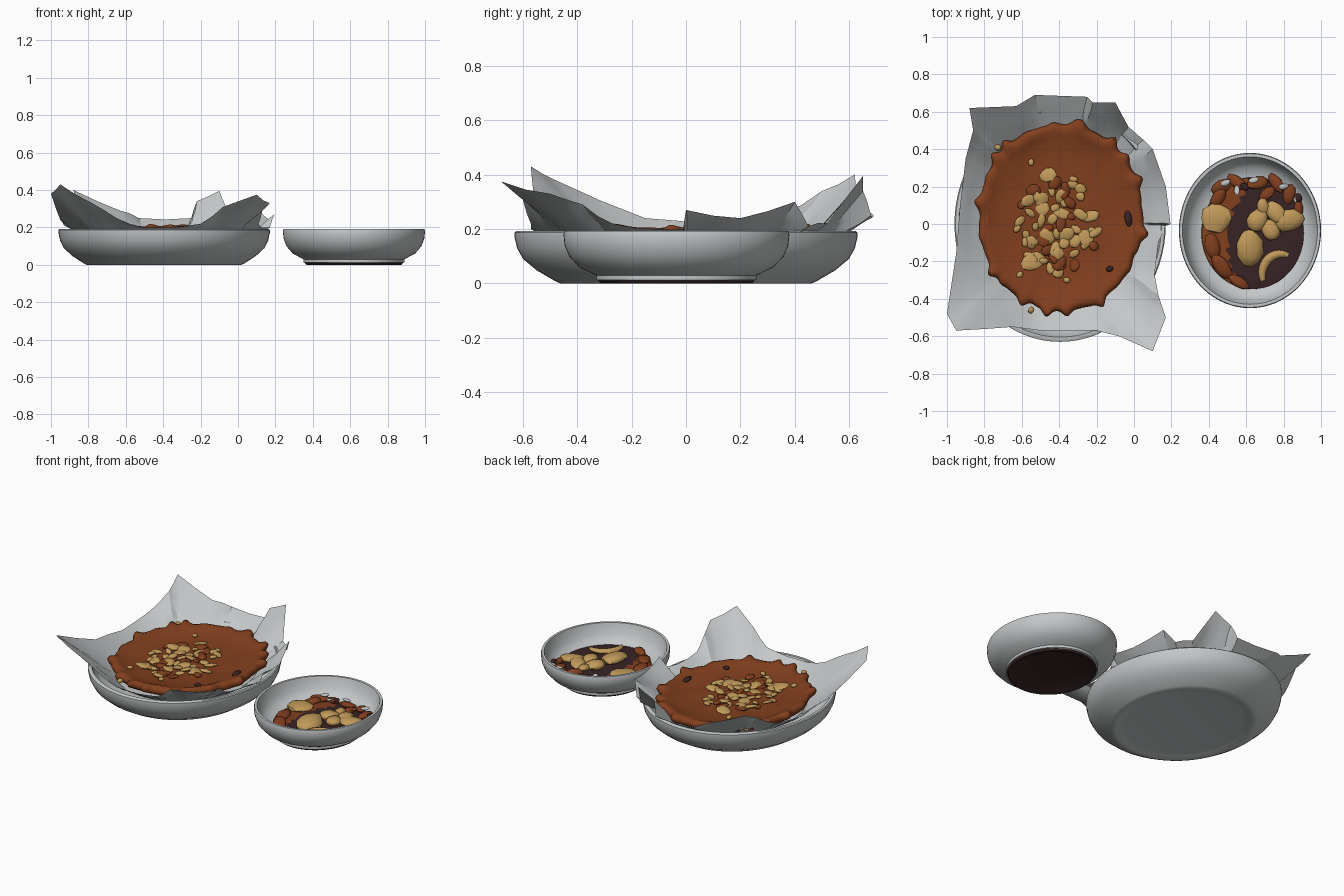
import bpy, bmesh, math, random
from mathutils import Matrix, Vector, Euler

if "Cube" in bpy.data.objects:
    bpy.data.objects.remove(bpy.data.objects["Cube"])
random.seed(7)

def material(name, rgb):
    m = bpy.data.materials.new(name)
    m.diffuse_color = (*rgb, 1)
    m.use_nodes = True
    m.node_tree.nodes["Principled BSDF"].inputs["Base Color"].default_value = m.diffuse_color
    return m

GREY = material("pale grey", (0.55, 0.57, 0.58))
BROWN = material("baked brown", (0.225, 0.050, 0.013))
TAN = material("nut tan", (0.53, 0.32, 0.10))
DARK = material("dark sauce", (0.040, 0.017, 0.018))

def finish(name, bm, mats, smooth=40):
    me = bpy.data.meshes.new(name)
    bm.normal_update()
    bm.to_mesh(me)
    bm.free()
    for m in mats:
        me.materials.append(m)
    ob = bpy.data.objects.new(name, me)
    bpy.context.collection.objects.link(ob)
    if smooth:
        bpy.ops.object.select_all(action='DESELECT')
        ob.select_set(True)
        bpy.context.view_layer.objects.active = ob
        bpy.ops.object.shade_smooth_by_angle(angle=math.radians(smooth))
    return ob

def skin(bm, rings, cap_start=False, cap_end=False):
    """Join closed rings of points with quads."""
    vs = [[bm.verts.new(p) for p in r] for r in rings]
    n = len(vs[0])
    for a, b in zip(vs, vs[1:]):
        for i in range(n):
            j = (i + 1) % n
            bm.faces.new((a[i], a[j], b[j], b[i]))
    if cap_start:
        bm.faces.new(vs[0][::-1])
    if cap_end:
        bm.faces.new(vs[-1])

def bowl(name, cx, cy, rx, ry, profile, dark_below=0):
    bm = bmesh.new()
    n = 72
    ang = [2 * math.pi * i / n for i in range(n)]
    skin(bm, [[(cx + rx * r * math.cos(a), cy + ry * r * math.sin(a), z) for a in ang]
              for r, z in profile], True, True)
    for f in bm.faces:
        if max(v.co.z for v in f.verts) <= dark_below:
            f.material_index = 1
    return finish(name, bm, [GREY, DARK] if dark_below else [GREY])

# Bowls: radius fraction and height, from the underside round to the inner floor
bowl("large_bowl", -0.395, 0, 0.565, 0.63,
     [(0.60, 0.012), (0.66, 0.008), (0.70, 0.0), (0.73, 0.0), (0.755, 0.006), (0.87, 0.048),
      (0.95, 0.09), (0.985, 0.13), (1.0, 0.17), (1.0, 0.187), (0.99, 0.192), (0.96, 0.192),
      (0.95, 0.18), (0.93, 0.12), (0.85, 0.07), (0.72, 0.035), (0.4, 0.03)])
bowl("small_bowl", 0.62, -0.035, 0.38, 0.415,
     [(0.60, 0.010), (0.64, 0.0), (0.67, 0.0), (0.69, 0.011), (0.71, 0.013), (0.71, 0.030),
      (0.74, 0.036), (0.86, 0.06), (0.95, 0.10), (0.99, 0.14), (1.0, 0.18), (0.99, 0.192),
      (0.95, 0.192), (0.94, 0.18), (0.90, 0.12), (0.82, 0.085), (0.70, 0.065), (0.3, 0.055)], 0.0115)

# Crumpled paper: outer edge points, blended inward to a disc under the pie
edge = [(-1.0, -.48, .38), (-.95, -.57, .43), (-.78, -.56, .33), (-.65, -.55, .25),
        (-.5, -.57, .20), (-.35, -.57, .20), (-.2, -.57, .22), (-.08, -.6, .31),
        (.1, -.68, .375), (.17, -.5, .33), (.13, -.38, .29), (.11, -.27, .22),
        (.13, -.1, .20), (.17, -.01, .20), (.195, 0, .27), (.17, .2, .24), (.1, .4, .30),
        (.05, .45, .21), (-.03, .52, .22), (-.1, .65, .395), (-.22, .65, .34),
        (-.25, .68, .25), (-.53, .69, .25), (-.63, .63, .29), (-.88, .62, .40),
        (-.86, .5, .34), (-.9, .35, .25), (-.93, .1, .21), (-.95, -.15, .24)]
rim = []
for p, q in zip(edge, edge[1:] + edge[:1]):
    p, q = Vector(p), Vector(q)
    rim += [p, p.lerp(q, 0.5) + Vector((0, 0, random.uniform(-.008, .008)))]
bm = bmesh.new()
rings = []
for t in (-1, 0, 0.2, 0.4, 0.6, 0.8, 1):
    ring = []
    for p in rim:
        a = math.atan2((p.y - .02) / .47, (p.x + .39) / .41)
        k = 1 if t >= 0 else 0.3
        inner = Vector((-.39 + .41 * k * math.cos(a), .02 + .47 * k * math.sin(a), .12))
        v = inner.lerp(p, max(t, 0))
        if 0 < t < 1:
            v += Vector([random.uniform(-.004, .004) for _ in range(3)])
        ring.append(v)
    rings.append(ring)
skin(bm, rings, True)
bmesh.ops.recalc_face_normals(bm, faces=bm.faces)
finish("crumpled_paper", bm, [GREY], 25)

# Pie: sunken middle, raised ragged rim, closed underside
n = 240
ruffles = [(2 * math.pi * (i + random.uniform(-.35, .35)) / 30, random.uniform(-.02, .085))
           for i in range(30)]
def ruffle(a):
    total = 0
    for c, h in ruffles:
        d = (a - c + math.pi) % (2 * math.pi) - math.pi
        total += h * math.exp(-(d / .06) ** 2)
    return total
bm = bmesh.new()
rings = []
for r, z, w in [(.6, .12, 0), (.88, .135, .4), (.97, .16, 1), (.99, .183, 1), (.965, .202, 1),
                (.92, .206, .6), (.86, .196, .35), (.78, .182, .1), (.55, .174, 0),
                (.3, .176, 0), (.1, .178, 0)]:
    ring = []
    for i in range(n):
        a = 2 * math.pi * i / n
        b = ruffle(a) * w
        ring.append((-.39 + .445 * (r + b) * math.cos(a), .035 + .505 * (r + b) * math.sin(a),
                     z + b * .2 + .003 * math.sin(7 * a + 20 * r)))
    rings.append(ring)
skin(bm, rings, True, True)
finish("pie", bm, [BROWN], 60)

def lump(bm, x, y, z, sx, sy, sz, turn=0, mat=0, tilt=0.25):
    """One slightly irregular, flattened piece."""
    rot = Euler((random.uniform(-tilt, tilt), random.uniform(-tilt, tilt), turn)).to_matrix().to_4x4()
    m = Matrix.Translation((x, y, z)) @ rot @ Matrix.Diagonal((sx, sy, sz, 1))
    vs = bmesh.ops.create_icosphere(bm, subdivisions=2, radius=1)['verts']
    for v in vs:
        v.co *= random.uniform(.93, 1.07)
        v.co = m @ v.co
        for f in v.link_faces:
            f.material_index = mat

# Nuts heaped on the pie in an even spiral, plus a few strays
bm = bmesh.new()
for i in range(62):
    a, r = i * 2.4 + random.uniform(-.3, .3), math.sqrt((i + .5) / 62)
    s = random.uniform(.022, .05)
    lump(bm, -.41 + .22 * r * math.cos(a), 0 + .27 * r * math.sin(a), .187,
         s, s * random.uniform(.55, .9), random.uniform(.007, .012),
         random.uniform(0, 3), 1 if i % 4 == 0 else 0)
lump(bm, -.54, -.2, .19, .068, .048, .012, .4)
for x, y in [(-.55, .33), (-.73, .41), (-.61, -.27), (-.55, -.46), (-.36, -.3)]:
    lump(bm, x, y, .19, .02, .016, .012, x * 9)
for x, y, sy in [(-.03, .03, .045), (-.13, -.24, .016)]:
    lump(bm, x, y, .19, .02, sy, .012, .2, 2, .05)
finish("pie_nuts", bm, [TAN, BROWN, DARK], 45)

# Sauce in the small bowl: dark pool with a brown crescent on the left and top
bm = bmesh.new()
skin(bm, [[(.635 + .275 * r * math.cos(i * math.pi / 32), -.05 + .30 * r * math.sin(i * math.pi / 32), z)
           for i in range(64)] for r, z in ((1, .06), (.99, .078), (.9, .083), (.8, .084), (.7, .084),
                                           (.6, .084), (.5, .084), (.4, .084), (.2, .084))], True, True)
for f in bm.faces:
    c = f.calc_center_median()
    outside = ((c.x - .715) / .215) ** 2 + ((c.y + .09) / .31) ** 2 > 1
    f.material_index = 1 if outside and c.x < .6 else 0
finish("sauce", bm, [DARK, BROWN])

# Large nut pieces and fruit scraps in the sauce
bm = bmesh.new()
for x, y, sx, sy, sz, turn in [(.44, .03, .085, .08, .02, .3), (.62, -.13, .072, .105, .032, .1),
                               (.66, .02, .065, .055, .028, .8), (.76, .06, .07, .05, .026, 2.2),
                               (.83, .02, .085, .06, .022, .3), (.73, -.03, .05, .06, .026, .5),
                               (.69, .09, .035, .05, .02, .2)]:
    lump(bm, x, y, .098, sx, sy, sz, turn, 0, .15)
rings = []
for i in range(15):                     # crescent slice, swept along an arc
    a, w = 1.15 + i * .165, .024 * math.sin(math.pi * (i + 1.5) / 17) ** .5
    rings.append([(.785 + (.10 + w * math.cos(b)) * math.cos(a), -.27 + (.11 + w * math.cos(b)) * math.sin(a),
                   .092 + .8 * w * math.sin(b)) for b in [k * math.pi / 4 for k in range(8)]])
skin(bm, rings, True, True)
bmesh.ops.recalc_face_normals(bm, faces=bm.faces)
for x, y, sx, sy, turn in [(.47, .2, .06, .035, .5), (.55, .225, .06, .03, 2.5), (.66, .22, .06, .035, .2),
                           (.76, .22, .06, .03, 2.2), (.83, .16, .055, .035, 1.4), (.71, .16, .05, .03, .8),
                           (.45, .14, .06, .035, 1.0), (.67, -.01, .035, .03, 0), (.42, -.12, .04, .07, .2),
                           (.47, -.23, .04, .08, .6), (.56, -.31, .06, .03, 2.6), (.88, .08, .025, .05, 0)]:
    lump(bm, x, y, .09, sx, sy, .018, turn, 1)
for x, y in [(.49, .22), (.55, .18), (.64, .235), (.80, .2)]:
    lump(bm, x, y, .112, .028, .016, .008, x * 20, 2)
for x, y in [(.59, .2), (.88, .14)]:
    lump(bm, x, y, .112, .025, .018, .008, x * 20, 3)
finish("bowl_pieces", bm, [TAN, BROWN, GREY, DARK], 45)
